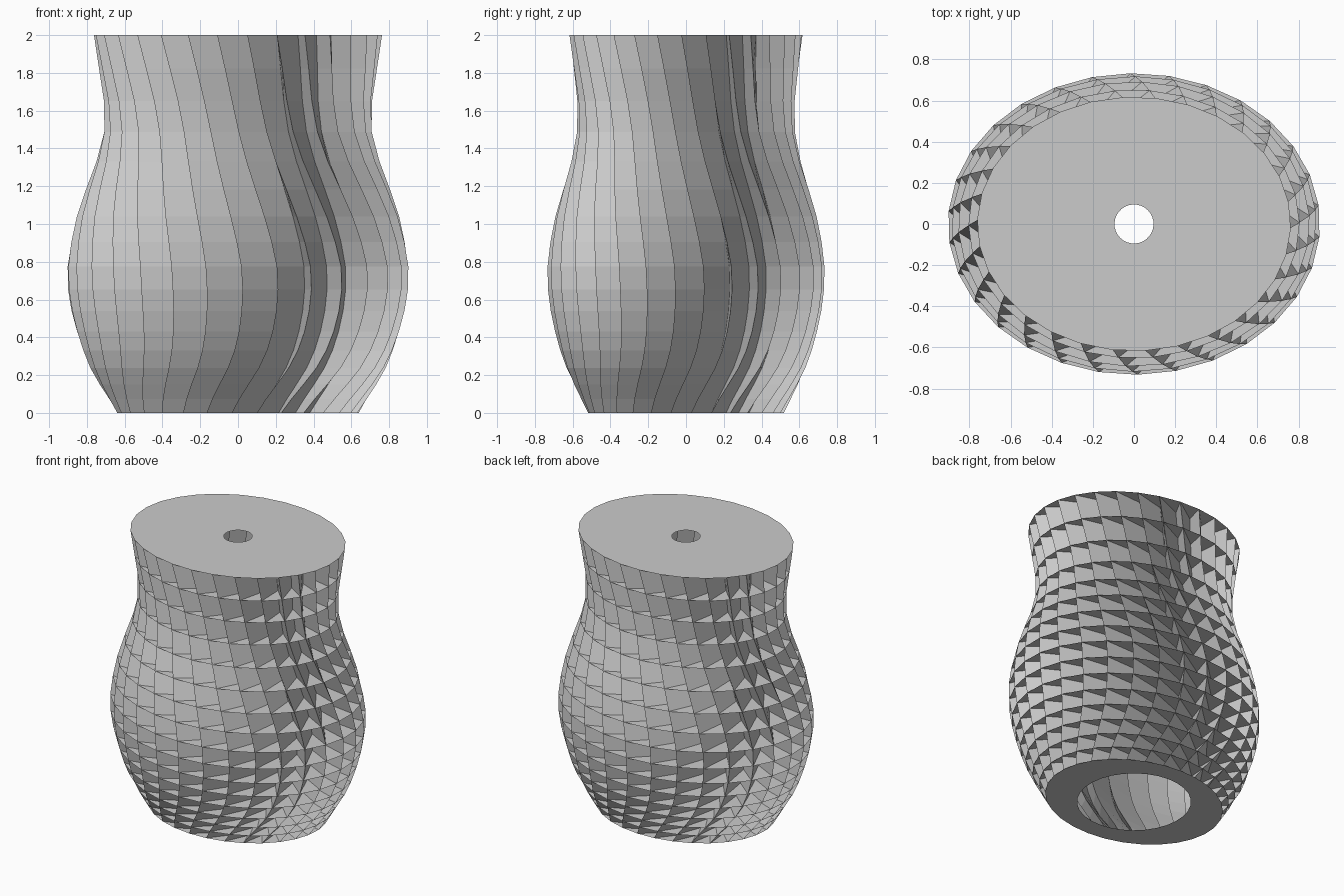
import bpy
import bmesh
import math

cube = bpy.data.objects.get("Cube")
if cube:
    bpy.data.objects.remove(cube, do_unlink=True)

COLUMNS = 30
ROWS = 16
DEPTH_RATIO = 0.81           # ellipse depth against width
NOTCH_RADIUS = 0.78          # inner corner of each notch, relative to the outer ring
NOTCH_SHIFT = 1.38           # inner corner position, in columns
# height, half width, twist in degrees
PROFILE = [(0, 0.64, 21), (0.3, 0.81, 34), (0.68, 0.905, 37.5),
           (1.0, 0.865, 34), (1.5, 0.71, 24), (2.0, 0.763, 15.7)]

grey = bpy.data.materials.new("warm_light_grey")
grey.use_nodes = True
grey.diffuse_color = (0.6, 0.6, 0.6, 1)
grey.node_tree.nodes["Principled BSDF"].inputs["Base Color"].default_value = (0.6, 0.6, 0.6, 1)


def slope(i, c):
    a, b = PROFILE[max(i - 1, 0)], PROFILE[min(i + 1, len(PROFILE) - 1)]
    return (b[c] - a[c]) / (b[0] - a[0])


def sample(z, c):
    """Smooth interpolation of column c of the profile."""
    i = 0
    while i < len(PROFILE) - 2 and z > PROFILE[i + 1][0]:
        i += 1
    p, q = PROFILE[i], PROFILE[i + 1]
    h = q[0] - p[0]
    t = (z - p[0]) / h
    s = t * t * (3 - 2 * t)
    return (p[c] * (1 - s) + q[c] * s
            + h * slope(i, c) * t * (1 - t) ** 2 - h * slope(i + 1, c) * t * t * (1 - t))


def ring(bm, z, scale=1.0, shift=0.0, radius=None):
    """Ring of points at height z: on the shade's ellipse, or a circle if radius is given."""
    rx = radius or sample(z, 1) * scale
    ry = radius or rx * DEPTH_RATIO
    points = []
    for j in range(COLUMNS):
        a = math.radians(sample(z, 2) - 90) + math.tau * (j + shift) / COLUMNS
        points.append(bm.verts.new((rx * math.cos(a), ry * math.sin(a), z)))
    return points


def finish(bm, name):
    mesh = bpy.data.meshes.new(name)
    bm.to_mesh(mesh)
    bm.free()
    mesh.materials.append(grey)
    bpy.context.collection.objects.link(bpy.data.objects.new(name, mesh))


# Row heights grow towards the top
steps = [0.072 + 0.007 * k for k in range(ROWS)]
levels = [2 * sum(steps[:k]) / sum(steps) for k in range(ROWS + 1)]

# Saw-tooth walls of every row
bm = bmesh.new()
outer = [ring(bm, z) for z in levels]
inner = [ring(bm, z, NOTCH_RADIUS, NOTCH_SHIFT) for z in levels]
for k in range(ROWS):
    for j in range(COLUMNS):
        n = (j + 1) % COLUMNS
        bm.faces.new((outer[k][j], inner[k][j], inner[k + 1][j], outer[k + 1][j]))
        bm.faces.new((inner[k][j], outer[k][n], outer[k + 1][n], inner[k + 1][j]))
finish(bm, "louvre_walls")

# Flat ledges closing the notches between rows
bm = bmesh.new()
for z in levels[1:-1]:
    rim = ring(bm, z)
    corner = ring(bm, z, NOTCH_RADIUS, NOTCH_SHIFT)
    for j in range(COLUMNS):
        bm.faces.new((rim[j], rim[(j + 1) % COLUMNS], corner[j]))
finish(bm, "ledges")


# Flat end plates with round holes
def end_plate(name, z, hole, up):
    bm = bmesh.new()
    rim = ring(bm, z)
    edge = ring(bm, z, radius=hole)
    for j in range(COLUMNS):
        n = (j + 1) % COLUMNS
        face = bm.faces.new((rim[j], rim[n], edge[n], edge[j]))
        if not up:
            face.normal_flip()
    finish(bm, name)


end_plate("top_cap", 2.0, 0.095, True)
end_plate("bottom_rim", 0.0, 0.38, False)
